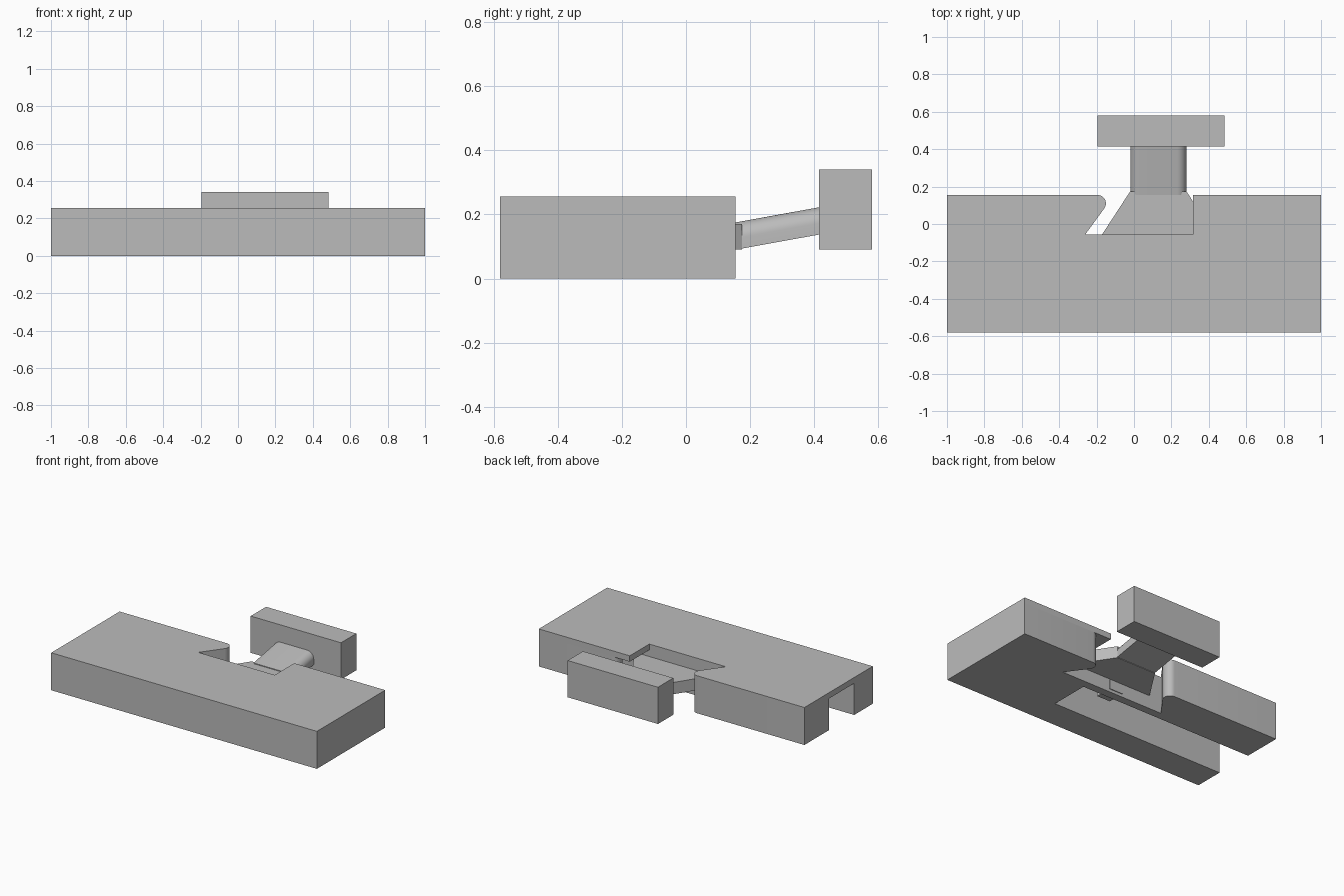
import bpy
import bmesh
from math import cos, sin, radians
from mathutils import Vector

if "Cube" in bpy.data.objects:
    bpy.data.objects.remove(bpy.data.objects["Cube"], do_unlink=True)

grey = bpy.data.materials.new("plain_grey")
grey.use_nodes = True
grey.diffuse_color = (0.5, 0.5, 0.5, 1)
grey.node_tree.nodes["Principled BSDF"].inputs["Base Color"].default_value = (0.5, 0.5, 0.5, 1)

MID = 0.13          # centre line of the dovetail and lever
BACK = 0.155        # rear face of the body
POCKET = -0.055     # front wall of the dovetail pocket
SHELF = 0.215       # underside of the top plate
TOP = 0.255


def arc(cx, cy, r, start, end, steps=10):
    angles = [radians(start + (end - start) * i / steps) for i in range(steps + 1)]
    return [(cx + r * cos(a), cy + r * sin(a)) for a in angles]


def mirror(points):
    return [(2 * MID - x, y) for x, y in reversed(points)]


def prism(name, layers):
    """One object from (outline, sweep) pairs."""
    bm = bmesh.new()
    for outline, sweep in layers:
        face = bm.faces.new([bm.verts.new(p) for p in outline])
        new = bmesh.ops.extrude_face_region(bm, geom=[face], use_keep_orig=True)["geom"]
        moved = [g for g in new if isinstance(g, bmesh.types.BMVert)]
        bmesh.ops.translate(bm, verts=moved, vec=Vector(sweep))
    bmesh.ops.recalc_face_normals(bm, faces=bm.faces)
    mesh = bpy.data.meshes.new(name)
    bm.to_mesh(mesh)
    bm.free()
    mesh.materials.append(grey)
    obj = bpy.data.objects.new(name, mesh)
    bpy.context.collection.objects.link(obj)
    bpy.ops.object.select_all(action="DESELECT")
    obj.select_set(True)
    bpy.context.view_layer.objects.active = obj
    bpy.ops.object.shade_smooth_by_angle(angle=radians(30))
    return obj


def flat(points, z, height):
    return [(x, y, z) for x, y in points], (0, 0, height)


def box(name, x0, x1, y0, y1, z0, z1):
    return prism(name, [flat([(x0, y0), (x1, y0), (x1, y1), (x0, y1)], z0, z1 - z0)])


# Body: pocketed and slotted lower layer, with a top plate over it
left_lip = [(-0.26, POCKET)] + arc(-0.195, 0.11, 0.045, -37, 90)
front = [(-1, -0.58), (1, -0.58), (1, BACK)]
slot = [(-1, -0.11), (0.31, -0.11), (0.31, -0.38), (-1, -0.38)]
lower = front + mirror(left_lip) + left_lip + [(-1, BACK)] + slot
plate = front + [(0.315, BACK), (0.315, POCKET)] + left_lip + [(-1, BACK)]
prism("body", [flat(lower, 0, SHELF), flat(plate, SHELF, TOP - SHELF)])

# Flared lever root seated in the pocket
flare = [(-0.17, POCKET), (-0.02, 0.175)]
prism("lever_root", [flat(mirror(flare) + flare, 0.09, 0.08)])

# Rising neck with rounded upper edges
shoulder = [(-0.02, 0.09)] + arc(0.03, 0.125, 0.05, 180, 90)
section = [(x, BACK, z) for x, z in shoulder + mirror(shoulder)]
prism("lever_neck", [(section, (0, 0.265, 0.048))])

# Push pad and the small tab reaching into the slot
box("push_pad", -0.195, 0.485, 0.415, 0.58, 0.09, 0.34)
box("slot_tab", 0.05, 0.15, -0.17, -0.05, 0.02, 0.08)
